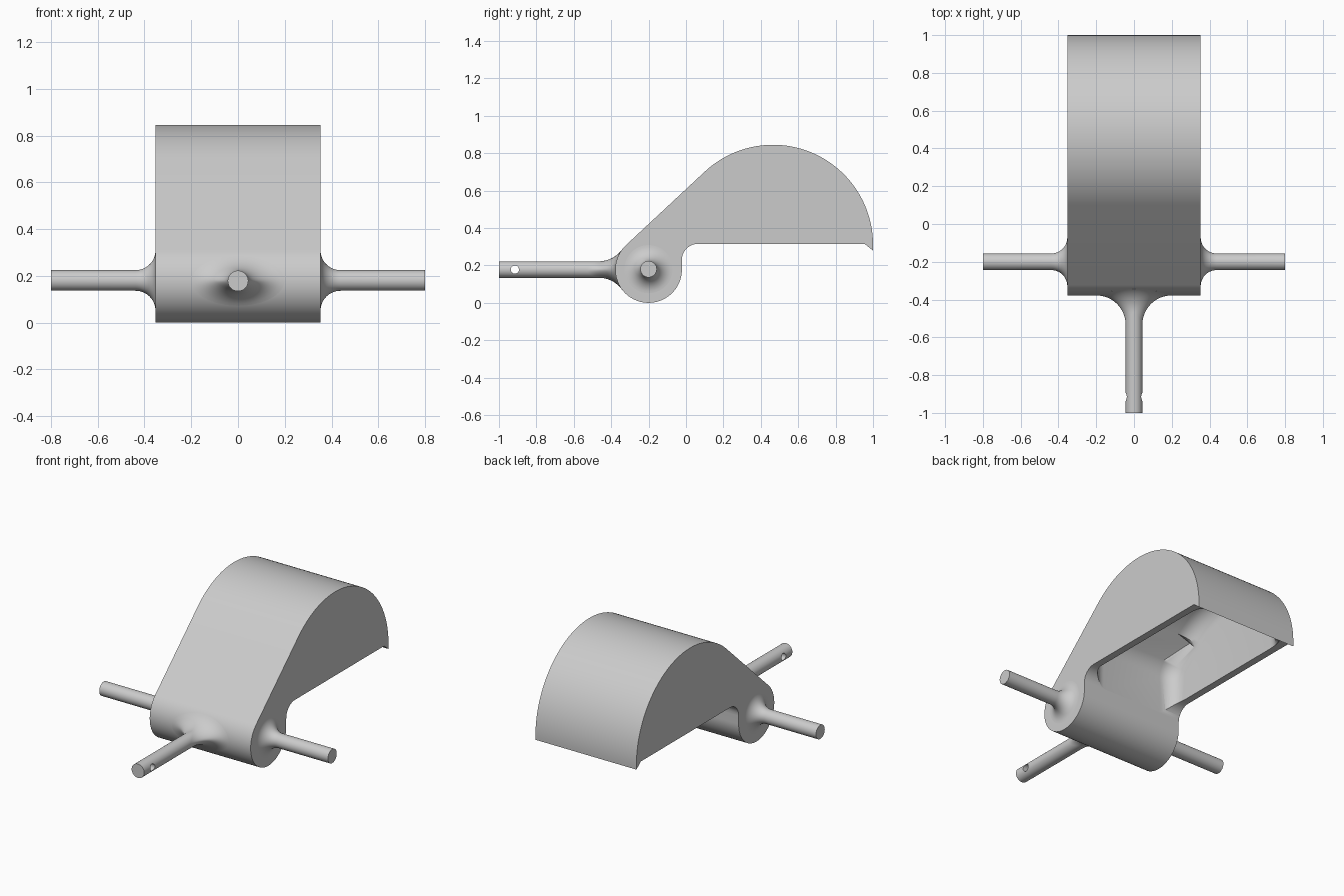
import bpy, bmesh, math
from math import sin, cos, pi, radians

if "Cube" in bpy.data.objects:
    bpy.data.objects.remove(bpy.data.objects["Cube"])

HUB, HUB_R = (-0.2, 0.178), 0.178      # (y, z) of the hub axis
DOME, DOME_R = (0.465, 0.31), 0.535    # (y, z) of the dome axis
HALF_W, WALL, PIN_R = 0.353, 0.045, 0.044

grey = bpy.data.materials.new("plain grey")
grey.diffuse_color = (0.6, 0.6, 0.6, 1)
grey.use_nodes = True
grey.node_tree.nodes["Principled BSDF"].inputs["Base Color"].default_value = grey.diffuse_color


def finish(bm, name, angle=30):
    bmesh.ops.recalc_face_normals(bm, faces=bm.faces)
    me = bpy.data.meshes.new(name)
    bm.to_mesh(me)
    bm.free()
    ob = bpy.data.objects.new(name, me)
    bpy.context.collection.objects.link(ob)
    me.materials.append(grey)
    smooth(ob, angle)
    return ob


def smooth(ob, angle=30):
    bpy.ops.object.select_all(action='DESELECT')
    bpy.context.view_layer.objects.active = ob
    ob.select_set(True)
    bpy.ops.object.shade_smooth_by_angle(angle=radians(angle))


def arc(c, r, a0, a1, n):
    return [(c[0] + r * cos(radians(a0 + (a1 - a0) * i / n)),
             c[1] + r * sin(radians(a0 + (a1 - a0) * i / n))) for i in range(n + 1)]


def extrude(profile, half):
    """Extrude a (y, z) outline along x, centred on x = 0."""
    bm = bmesh.new()
    face = bm.faces.new([bm.verts.new((-half, y, z)) for y, z in profile])
    res = bmesh.ops.extrude_face_region(bm, geom=[face])
    for v in res['geom']:
        if isinstance(v, bmesh.types.BMVert):
            v.co.x = half
    return bm


def loft(rings, start=None, end=None):
    """Skin closed rings of points; start and end close the ends."""
    bm = bmesh.new()
    vs = [[bm.verts.new(p) for p in ring] for ring in rings]
    n = len(vs[0])
    for a, b in zip(vs, vs[1:]):
        for i in range(n):
            bm.faces.new((a[i], a[(i + 1) % n], b[(i + 1) % n], b[i]))
    for ring, tip in ((vs[0], start), (vs[-1], end)):
        if tip:
            t = bm.verts.new(tip)
            for i in range(n):
                bm.faces.new((ring[i], ring[(i + 1) % n], t))
        else:
            bm.faces.new(ring)
    return bm


def cut(ob, cutter):
    mod = ob.modifiers.new("cut", 'BOOLEAN')
    mod.operation, mod.solver, mod.object = 'DIFFERENCE', 'EXACT', cutter
    bpy.context.view_layer.objects.active = ob
    bpy.ops.object.select_all(action='DESELECT')
    ob.select_set(True)
    bpy.ops.object.modifier_apply(modifier=mod.name)
    bpy.data.objects.remove(cutter)
    smooth(ob)


# Direction of the sloping wall that is tangent to both hub and dome
dy, dz = DOME[0] - HUB[0], DOME[1] - HUB[1]
normal = math.degrees(math.atan2(dz, dy) + math.acos((HUB_R - DOME_R) / math.hypot(dy, dz)))

# Body outline: dome, slope, hub, fillet, flat underside and rear lip
outline = arc(DOME, DOME_R, -3.2, normal, 64)
outline += arc(HUB, HUB_R, normal, 360, 56)
fr = 0.085
outline += arc((HUB[0] + HUB_R + fr, 0.315 - fr), fr, 180, 90, 14)
outline += [(0.955, 0.315)]
body = finish(extrude(outline, HALF_W), "body")

# Cavity open to below, with rounded inner edges
inner = arc(DOME, DOME_R - WALL, 0, normal, 48)
front = HUB[0] + HUB_R + 0.001
slope = radians(normal - 90)
py, pz = inner[-1]
rr = 0.14
cy = front + rr                         # fillet between slope and front wall
cz = pz + (cy - py) * math.tan(slope) - rr / cos(slope)
inner += arc((cy, cz), rr, normal, 180, 10)
inner += [(front, -0.4), (DOME[0] + DOME_R - WALL, -0.4)]
bm = extrude(inner, HALF_W - WALL)
rim = [e for e in bm.edges if abs(e.verts[0].co.x - e.verts[1].co.x) < 1e-5]
bmesh.ops.bevel(bm, geom=rim, offset=0.1, segments=8, profile=0.5,
                affect='EDGES', clamp_overlap=False)
cut(body, finish(bm, "cavity_cutter"))

# Side pins with flared roots
N = 40
for side, name in ((1, "right_pin"), (-1, "left_pin")):
    fl = 0.085
    sect = [(HALF_W - 0.02, PIN_R + fl)]
    sect += arc((HALF_W + fl, PIN_R + fl), fl, 180, 270, 12) + [(0.8, PIN_R)]
    rings = [[(side * x, HUB[0] + r * cos(2 * pi * i / N), HUB[1] + 0.002 + r * sin(2 * pi * i / N))
              for i in range(N)] for x, r in sect]
    finish(bm=loft(rings), name=name)

# Front pin with a root blended onto the round hub
R, STEPS, N = 0.155, 12, 64
rings = [[] for _ in range(STEPS + 1)]
tip = []
for i in range(N):
    p = 2 * pi * i / N
    ox, oz = (PIN_R + R) * cos(p), (PIN_R + R) * sin(p)
    oy = -math.sqrt((HUB_R + R) ** 2 - oz ** 2)
    a = (-cos(p), 0, -sin(p))                          # towards the pin
    b = (0, -oy / (HUB_R + R), -oz / (HUB_R + R))      # towards the hub
    w = math.acos(sum(u * v for u, v in zip(a, b)))
    for k in range(STEPS + 1):
        t = k / STEPS
        d = [(sin((1 - t) * w) * u + sin(t * w) * v) / sin(w) for u, v in zip(a, b)]
        rings[k].append((ox + R * d[0], HUB[0] + oy + R * d[1], HUB[1] + oz + R * d[2]))
    tip.append((PIN_R * cos(p), -1.0, HUB[1] + PIN_R * sin(p)))
pin = finish(loft([tip] + rings, end=(0, HUB[0], HUB[1])), "front_pin")

# Cross hole near the tip of the front pin
hole = extrude(arc((-0.915, HUB[1]), 0.022, 0, 345, 23), 0.1)
cut(pin, finish(hole, "hole_cutter"))
